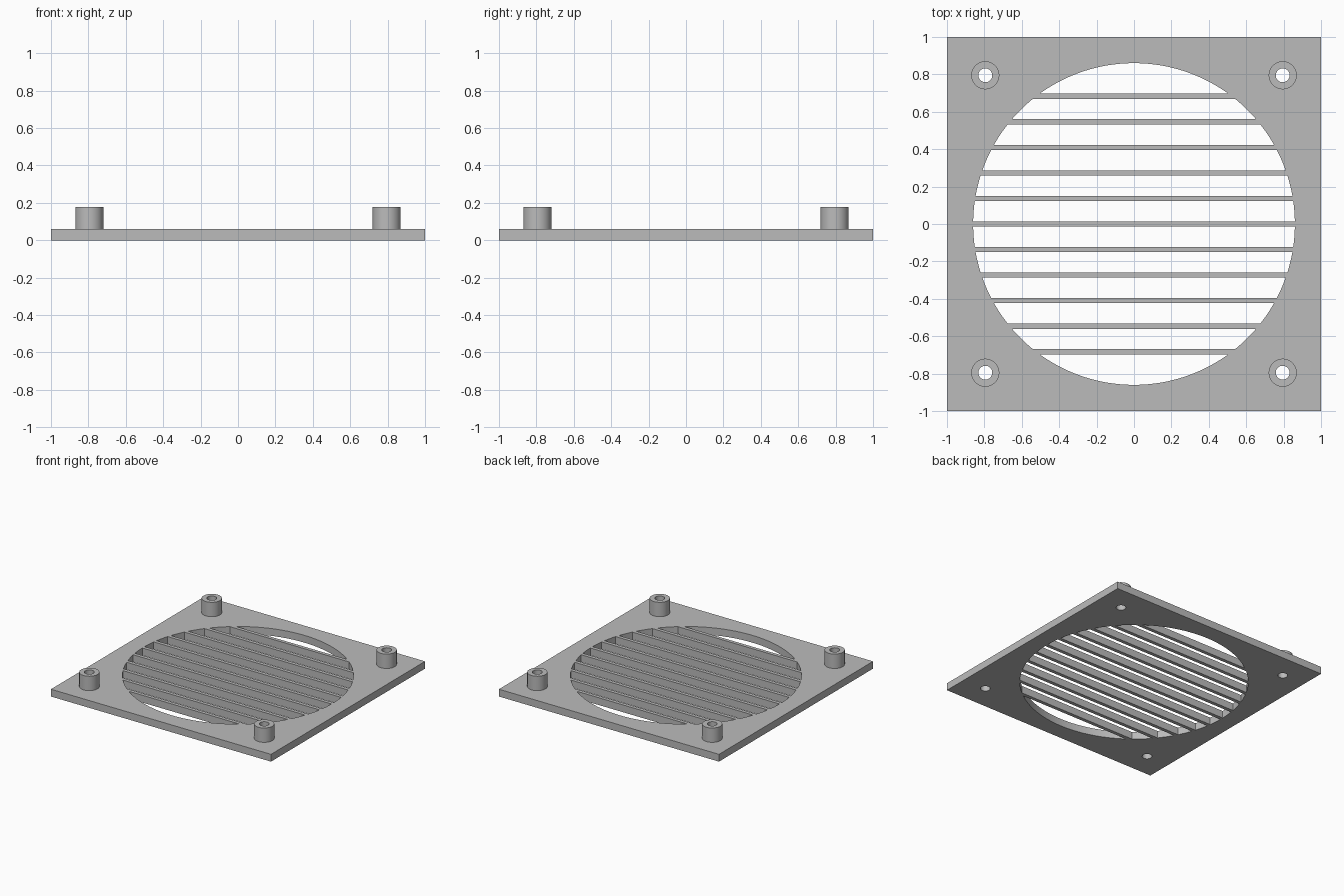
import bpy
import bmesh
from math import asin, cos, sin, pi, radians

if "Cube" in bpy.data.objects:
    bpy.data.objects.remove(bpy.data.objects["Cube"])

PLATE_H = 0.06
BOSS_TOP = 0.178
OPENING_R = 0.86
PITCH = 0.1364
SLAT_T = 0.029
SLATS = 11
BOSS_AT = 0.795
BOSS_R = 0.075
BORE_R = 0.037

grey = bpy.data.materials.new("plain_grey")
grey.use_nodes = True
colour = (0.5, 0.5, 0.5, 1)
grey.diffuse_color = colour
grey.node_tree.nodes["Principled BSDF"].inputs["Base Color"].default_value = colour


def circle(r, cx=0, cy=0, n=48):
    return [(cx + r * cos(2 * pi * i / n), cy + r * sin(2 * pi * i / n)) for i in range(n)]


def add_prism(bm, outline, z0, z1):
    """Extrude a counter-clockwise outline between two heights."""
    base = bm.faces.new([bm.verts.new((x, y, z0)) for x, y in outline])
    top = bmesh.ops.extrude_face_region(bm, geom=[base])["geom"]
    bmesh.ops.translate(bm, vec=(0, 0, z1 - z0),
                        verts=[v for v in top if isinstance(v, bmesh.types.BMVert)])


def finish(name, bm):
    bmesh.ops.recalc_face_normals(bm, faces=bm.faces)
    mesh = bpy.data.meshes.new(name)
    bm.to_mesh(mesh)
    bm.free()
    mesh.materials.append(grey)
    obj = bpy.data.objects.new(name, mesh)
    bpy.context.collection.objects.link(obj)
    return obj


def select(obj):
    bpy.ops.object.select_all(action="DESELECT")
    obj.select_set(True)
    bpy.context.view_layer.objects.active = obj


def gap_outline(low, high, n=24):
    """Slice of the round opening between two slats."""
    a, b = asin(low / OPENING_R), asin(high / OPENING_R)
    angles = [a + (b - a) * i / n for i in range(n + 1)]
    right = [(OPENING_R * cos(t), OPENING_R * sin(t)) for t in angles]
    left = [(-x, y) for x, y in reversed(right) if x > 0.001]
    return right + left


corners = [(sx * BOSS_AT, sy * BOSS_AT) for sx in (-1, 1) for sy in (-1, 1)]

# Square plate
bm = bmesh.new()
add_prism(bm, [(-1, -1), (1, -1), (1, 1), (-1, 1)], 0, PLATE_H)
grille = finish("slatted_plate", bm)

# Cutter: gaps between the slats and the screw bores
bm = bmesh.new()
centres = [(i - SLATS // 2) * PITCH for i in range(SLATS)]
lows = [-OPENING_R] + [c + SLAT_T / 2 for c in centres]
highs = [c - SLAT_T / 2 for c in centres] + [OPENING_R]
for low, high in zip(lows, highs):
    add_prism(bm, gap_outline(low, high), -0.1, 0.2)
for x, y in corners:
    add_prism(bm, circle(BORE_R, x, y), -0.1, 0.2)
cutter = finish("gap_cutter", bm)
cutter.hide_render = True

cut = grille.modifiers.new("cut_gaps", "BOOLEAN")
cut.operation = "DIFFERENCE"
cut.solver = "EXACT"
cut.object = cutter
select(grille)
bpy.ops.object.modifier_apply(modifier=cut.name)
bpy.data.objects.remove(cutter)
bpy.ops.object.shade_smooth_by_angle(angle=radians(30))

# Hollow corner bosses
names = ["front_right", "back_right", "front_left", "back_left"]
for name, (x, y) in zip(names, corners):
    bm = bmesh.new()
    profile = [(BORE_R, PLATE_H), (BOSS_R, PLATE_H), (BOSS_R, BOSS_TOP), (BORE_R, BOSS_TOP)]
    verts = [bm.verts.new((r, 0, z)) for r, z in profile]
    edges = [bm.edges.new((verts[i - 1], verts[i])) for i in range(4)]
    bmesh.ops.spin(bm, geom=verts + edges, cent=(0, 0, 0), axis=(0, 0, 1),
                   angle=2 * pi, steps=48, use_merge=True)
    bmesh.ops.remove_doubles(bm, verts=bm.verts, dist=0.0001)
    boss = finish(name + "_boss", bm)
    boss.location = (x, y, 0)
    select(boss)
    bpy.ops.object.shade_smooth_by_angle(angle=radians(30))
